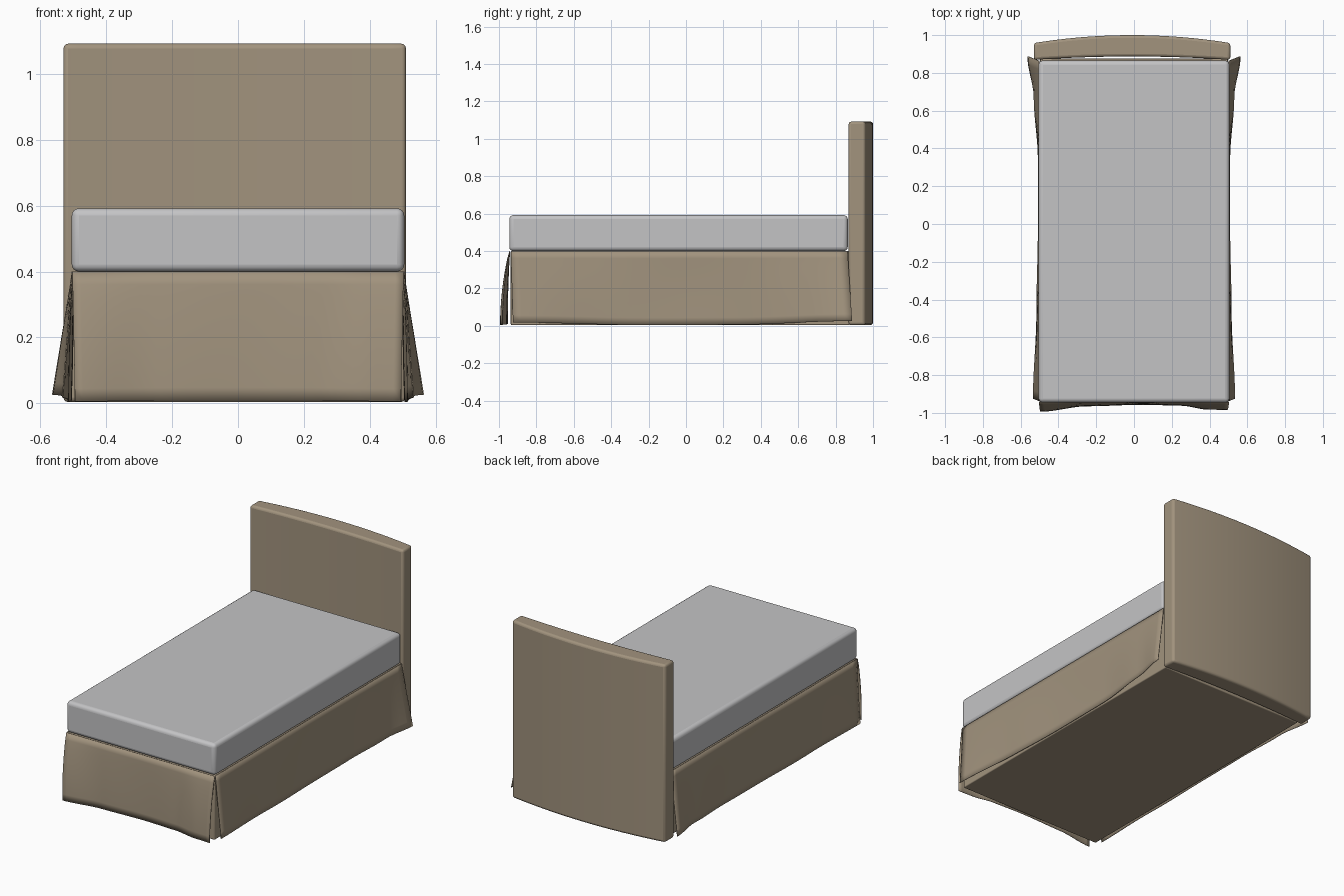
import bpy, bmesh, math

if "Cube" in bpy.data.objects:
    bpy.data.objects.remove(bpy.data.objects["Cube"])


def material(name, rgb):
    m = bpy.data.materials.new(name)
    m.diffuse_color = (*rgb, 1)
    m.use_nodes = True
    m.node_tree.nodes["Principled BSDF"].inputs["Base Color"].default_value = m.diffuse_color
    return m


BEIGE = material("beige fabric", (0.36, 0.293, 0.208))
GREY = material("light grey fabric", (0.55, 0.55, 0.56))


def finish(name, bm, mat, bevel=0.0, segments=4, thickness=0.0):
    bmesh.ops.recalc_face_normals(bm, faces=bm.faces)
    me = bpy.data.meshes.new(name)
    bm.to_mesh(me)
    bm.free()
    me.materials.append(mat)
    ob = bpy.data.objects.new(name, me)
    bpy.context.collection.objects.link(ob)
    if thickness:
        s = ob.modifiers.new("thickness", 'SOLIDIFY')
        s.thickness = thickness
        s.offset = 0
    if bevel:
        b = ob.modifiers.new("bevel", 'BEVEL')
        b.width = bevel
        b.segments = segments
        b.limit_method = 'ANGLE'
        b.angle_limit = math.radians(50)
    bpy.ops.object.select_all(action='DESELECT')
    ob.select_set(True)
    bpy.context.view_layer.objects.active = ob
    bpy.ops.object.shade_smooth_by_angle(angle=math.radians(40))
    return ob


def box(name, lo, hi, mat, bevel):
    bm = bmesh.new()
    bmesh.ops.create_cube(bm, size=1)
    for v in bm.verts:
        v.co = [(a + b) / 2 + c * (b - a) for a, b, c in zip(lo, hi, v.co)]
    return finish(name, bm, mat, bevel)


def interp(points, u):
    # smooth interpolation through (u, value) control points
    for (a, va), (b, vb) in zip(points, points[1:]):
        if u <= b:
            k = (u - a) / (b - a)
            k = k * k * (3 - 2 * k)
            return va + (vb - va) * k
    return points[-1][1]


def skirt(name, place, nu=40, nt=10):
    # draped cloth panel: u runs along the panel, t runs from top to hem
    bm = bmesh.new()
    rows = [[bm.verts.new(place(i / nu, j / nt)) for i in range(nu + 1)]
            for j in range(nt + 1)]
    for j in range(nt):
        for i in range(nu):
            bm.faces.new((rows[j][i], rows[j][i + 1],
                          rows[j + 1][i + 1], rows[j + 1][i]))
    return finish(name, bm, BEIGE, thickness=0.004)


# mattress and the solid base under it
box("mattress", (-0.505, -0.945, 0.40), (0.505, 0.865, 0.592), GREY, 0.022)
box("bed_base", (-0.497, -0.937, 0.004), (0.497, 0.875, 0.40), BEIGE, 0.006)

# headboard: bowed plan profile extruded upwards
bm = bmesh.new()
N = 24
cx, half = -0.01, 0.52
us = [-1 + 2 * i / N for i in range(N + 1)]
plan = [(cx + half * u, 0.887 - 0.018 * u * u) for u in us]
plan += [(cx + half * u, 1.0 - 0.042 * u * u) for u in reversed(us)]
face = bm.faces.new([bm.verts.new((x, y, 0.004)) for x, y in plan])
ext = bmesh.ops.extrude_face_region(bm, geom=[face])
for v in ext["geom"]:
    if isinstance(v, bmesh.types.BMVert):
        v.co.z = 1.092
finish("headboard", bm, BEIGE, 0.014, 3)

# side skirts: flare outwards at both ends, strongest at the headboard
FLARE = [(0, 0.03), (0.25, 0.012), (0.5, 0.004), (0.7, 0.004),
         (0.88, 0.026), (1, 0.06)]
HEM = [(0, 0.018), (0.4, 0.004), (0.65, 0.006), (1, 0.026)]


def side_place(sign):
    def place(u, t):
        y0 = -0.937 + 0.012 * t
        y1 = 0.864 + 0.024 * t
        x = 0.503 + interp(FLARE, u) * t ** 1.1
        x += 0.003 * math.sin(9 * u) * math.sin(math.pi * t)
        z = 0.4 + (interp(HEM, u) - 0.4) * t
        return (sign * x, y0 + (y1 - y0) * u, z)
    return place


for side, sign in (("left", -1), ("right", 1)):
    skirt(side + "_skirt", side_place(sign))

# front skirt: flares at both corners, nearly flat in the middle
FRONT = [(0, 0.05), (0.25, 0.021), (0.55, 0.013), (0.75, 0.018),
         (0.9, 0.039), (1, 0.04)]


def front_place(u, t):
    x = -0.503 + 1.006 * u + 0.008 * t * (1 - 2 * u)
    y = -0.942 - interp(FRONT, u) * math.sin(t * math.pi / 2) ** 0.8
    hem = 0.005 + 0.004 * math.sin(math.pi * u)
    return (x, y, 0.4 + (hem - 0.4) * t)


skirt("front_skirt", front_place)
